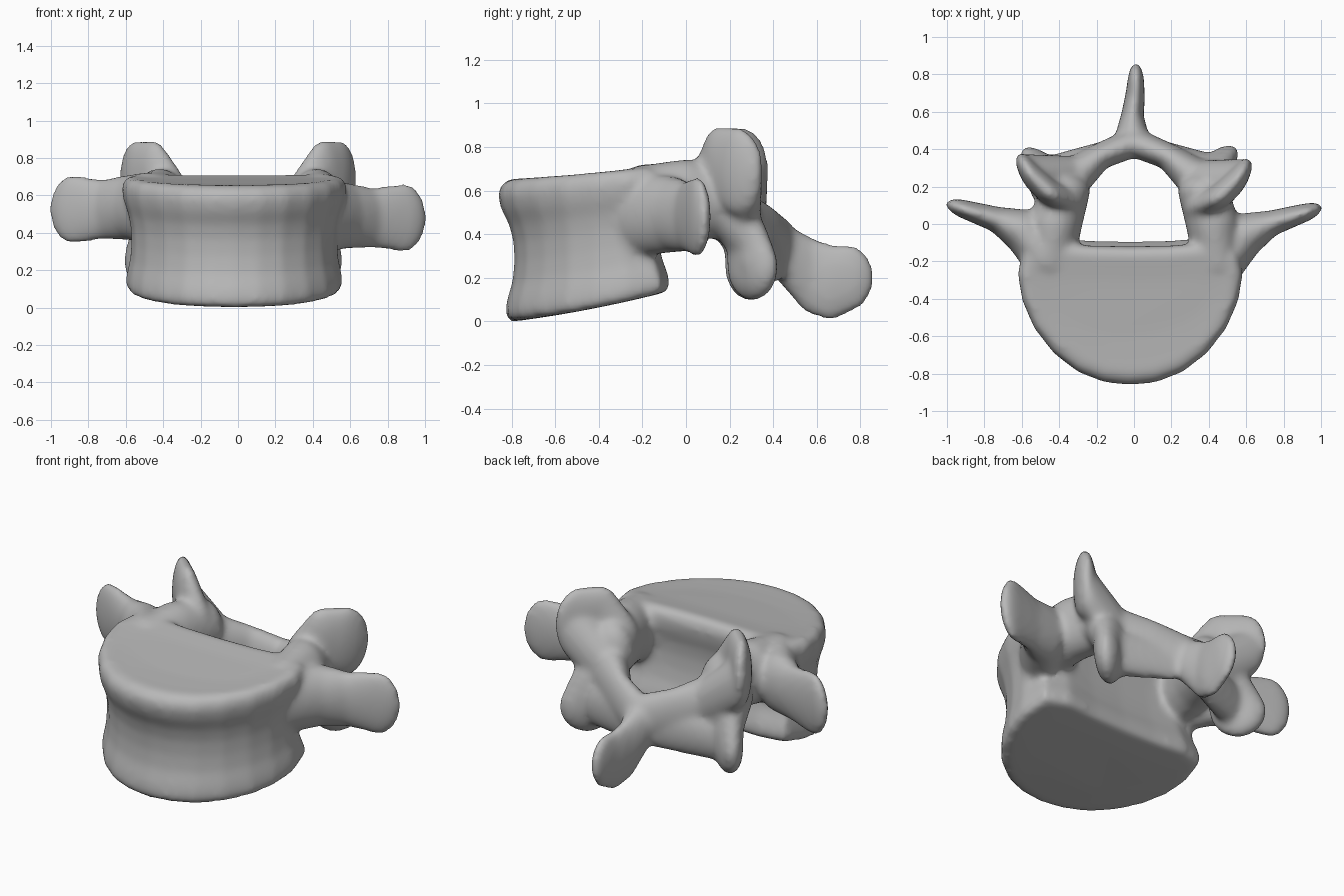
import bpy, bmesh, math
from mathutils import Vector, Matrix

cube = bpy.data.objects.get("Cube")
if cube:
    bpy.data.objects.remove(cube)

bone = bpy.data.materials.new("bone_grey")
bone.use_nodes = True
colour = (0.48, 0.48, 0.48, 1)
bone.diffuse_color = colour
bone.node_tree.nodes["Principled BSDF"].inputs["Base Color"].default_value = colour

bm = bmesh.new()


def limb(stations, side=1, shift=(0, 0, 0)):
    """Chain of hulls around ellipsoids: (centre, radii, yaw in degrees)."""
    for pair in zip(stations, stations[1:]):
        points = []
        for centre, radii, yaw in pair:
            place = (Matrix.Translation(Vector(shift)) @ Matrix.Diagonal((side, 1, 1, 1))
                     @ Matrix.Translation(centre) @ Matrix.Rotation(math.radians(yaw), 4, 'Z')
                     @ Matrix.Diagonal((*radii, 1)))
            ball = bmesh.ops.create_uvsphere(bm, u_segments=20, v_segments=12,
                                             radius=1, matrix=place)["verts"]
            points += [v.co.copy() for v in ball]
            bmesh.ops.delete(bm, geom=ball, context='VERTS')
        hull = bmesh.ops.convex_hull(bm, input=[bm.verts.new(p) for p in points])
        spare = {g for g in hull["geom_interior"] + hull["geom_unused"]
                 if isinstance(g, bmesh.types.BMVert)}
        bmesh.ops.delete(bm, geom=list(spare), context='VERTS')


def drum():
    """Waisted vertebral body with sloping end plates."""
    half = [(0, -.865), (.14, -.85), (.28, -.795), (.41, -.695), (.515, -.56), (.58, -.41),
            (.605, -.26), (.575, -.15), (.42, -.105), (.22, -.12), (0, -.125)]
    outline = half + [(-x, y) for x, y in half[-2:0:-1]]
    levels = [(0, .4), (0, .75), (0, .85), (.03, .905), (.08, .92), (.16, .9), (.28, .845),
              (.42, .825), (.56, .835), (.68, .88), (.79, .96), (.88, .995), (.94, .98),
              (.98, .93), (1, .85), (.995, .7), (.99, .4)]
    rings = []
    for t, s in levels:
        ring = []
        for x, y in outline:
            px, py = x * (1 + s) / 2 - .02, -.42 + (y + .42) * s
            if y > -.2:
                py += .06 * (1 - t)
            u = py + .79
            low, high = .13 * u + .09 * u * u, .655 + .06 * u + .05 * u * u
            ring.append(bm.verts.new((px, py, low + (high - low) * t)))
        rings.append(ring)
    n = len(outline)
    for a, b in zip(rings, rings[1:]):
        for i in range(n):
            j = (i + 1) % n
            bm.faces.new((a[i], a[j], b[j], b[i]))
    bm.faces.new(rings[0][::-1])
    bm.faces.new(rings[-1])


drum()

for side in (1, -1):
    right = side < 0
    # Pedicle joining the body to the arch
    limb([((.45, -.22, .53), (.13, .1, .185), 0),
          ((.42, .0, .56), (.145, .11, .185), 0),
          ((.37, .17, .55), (.135, .11, .17), 0)], side)
    # Transverse process, flaring out of the side of the body
    limb([((.48, -.2, .49), (.11, .14, .19), 0),
          ((.59, -.06, .49), (.1, .12, .175), 20),
          ((.72, .0, .48), (.08, .07, .16), 20),
          ((.885, .05, .48), (.13, .05, .185), 20)], side,
         (0, .02 if right else 0, .045 if right else 0))
    # Superior articular process
    limb([((.37, .1, .6), (.11, .08, .15), 15),
          ((.46, .15, .715), (.12, .065, .18), 35),
          ((.55, .235, .69), (.135, .055, .2), 60)], side,
         (0, .025 if right else 0, 0))
    # Web between the superior process and the arch
    limb([((.52, .25, .62), (.12, .06, .15), 50),
          ((.34, .25, .46), (.1, .09, .14), 0)], side,
         (0, .025 if right else 0, 0))
    # Inferior articular process
    limb([((.38, .2, .5), (.13, .1, .13), 0),
          ((.4, .28, .38), (.14, .08, .13), 25),
          ((.435, .305, .25), (.155, .075, .155), 42)], side,
         (-.05 if right else 0, -.01 if right else 0, 0))
    # Broad lamina, with a web down to the inferior process
    limb([((.34, .24, .46), (.12, .1, .15), 0),
          ((.19, .36, .39), (.1, .07, .15), -30),
          ((0, .435, .345), (.1, .075, .13), 0)], side)
    limb([((.41, .3, .28), (.12, .07, .13), 0),
          ((.1, .41, .31), (.1, .05, .13), -20)], side)

# Spinous process, thicker on the right of its root
limb([((-.01, .44, .32), (.1, .07, .13), 0),
      ((-.01, .57, .21), (.06, .08, .175), 0),
      ((.005, .66, .18), (.053, .12, .175), 0),
      ((.01, .735, .2), (.046, .13, .155), 0)])

bmesh.ops.recalc_face_normals(bm, faces=bm.faces)
mesh = bpy.data.meshes.new("vertebra")
bm.to_mesh(mesh)
bm.free()
mesh.materials.append(bone)
vertebra = bpy.data.objects.new("vertebra", mesh)
bpy.context.collection.objects.link(vertebra)

# Fuse the parts into one rounded skin
fuse = vertebra.modifiers.new("fuse", 'REMESH')
fuse.mode = 'VOXEL'
fuse.voxel_size = .017
fuse.use_smooth_shade = True
soften = vertebra.modifiers.new("soften", 'SMOOTH')
soften.factor = .5
soften.iterations = 12
